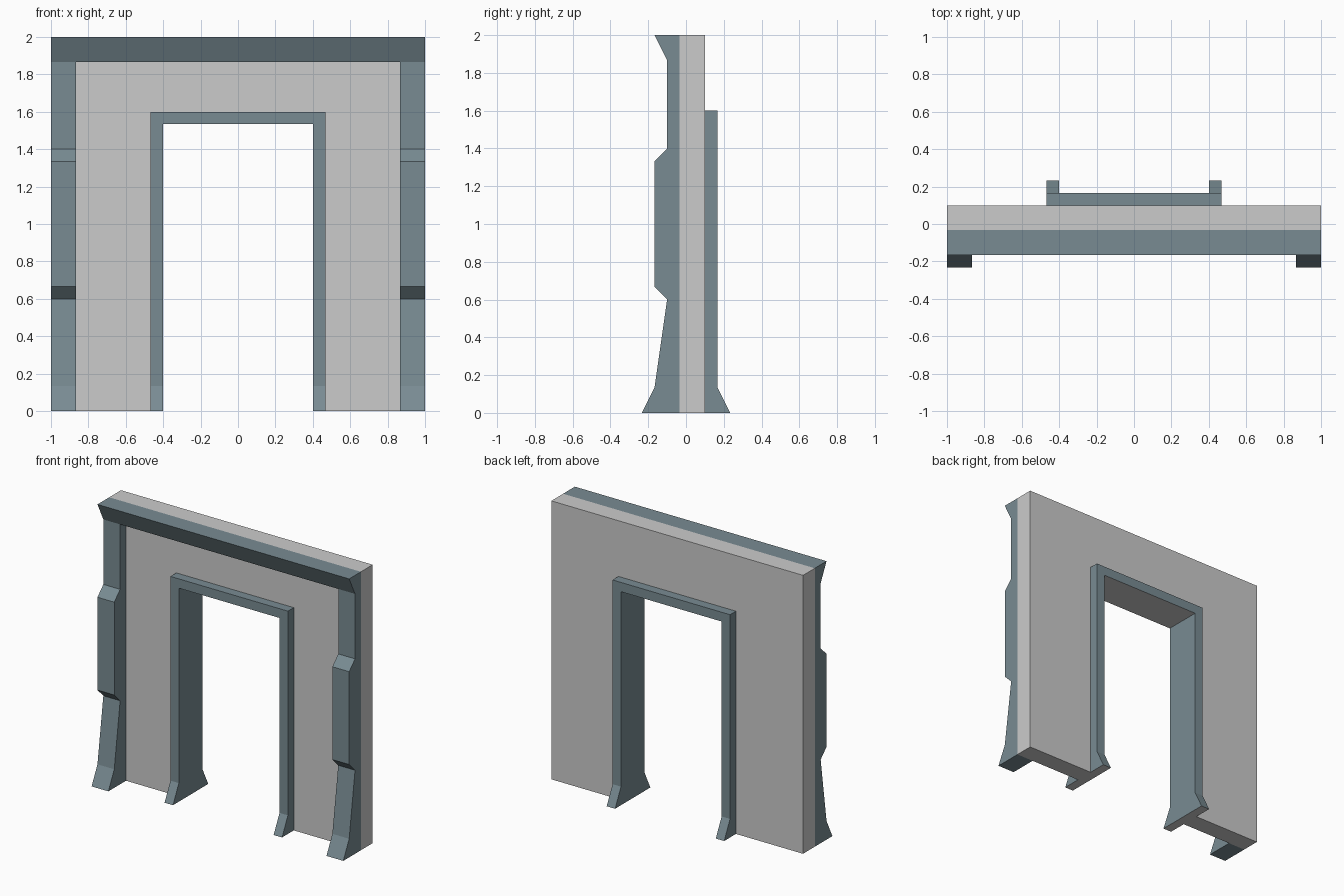
import bpy, bmesh
from mathutils import Vector

if "Cube" in bpy.data.objects:
    bpy.data.objects.remove(bpy.data.objects["Cube"])

U = 1 / 15  # the model sits on a grid of fifteenths

slate = bpy.data.materials.new("slate")
slate.diffuse_color = (0.19, 0.26, 0.29, 1)
slate.use_nodes = True
slate.node_tree.nodes["Principled BSDF"].inputs["Base Color"].default_value = slate.diffuse_color
grey = bpy.data.materials.new("grey")
grey.diffuse_color = (0.8, 0.8, 0.8, 1)
grey.use_nodes = True
grey.node_tree.nodes["Principled BSDF"].inputs["Base Color"].default_value = grey.diffuse_color


def prism(name, points, direction, mats=(), grey_underside=False):
    """Extrude a closed 3D outline (grid units) along a direction."""
    bm = bmesh.new()
    face = bm.faces.new([bm.verts.new(Vector(p) * U) for p in points])
    out = bmesh.ops.extrude_face_region(bm, geom=[face], use_keep_orig=True)
    moved = [g for g in out["geom"] if isinstance(g, bmesh.types.BMVert)]
    bmesh.ops.translate(bm, verts=moved, vec=Vector(direction) * U)
    bmesh.ops.recalc_face_normals(bm, faces=bm.faces)
    bm.normal_update()
    if grey_underside:
        for f in bm.faces:
            if f.normal.z < -0.99:
                f.material_index = 1
    mesh = bpy.data.meshes.new(name)
    bm.to_mesh(mesh)
    bm.free()
    for m in mats:
        mesh.materials.append(m)
    ob = bpy.data.objects.new(name, mesh)
    bpy.context.collection.objects.link(ob)
    return ob


def side_profile(name, x, width, yz, mats, grey_underside=False):
    return prism(name, [(x, y, z) for y, z in yz], (width, 0, 0), mats, grey_underside)


def mirror_x(ob):
    ob.modifiers.new("mirror", "MIRROR").use_axis[0] = True


# Wall panel with doorway
wall_outline = [(-15, 0), (-7, 0), (-7, 24), (7, 24), (7, 0), (15, 0), (15, 30), (-15, 30)]
prism("wall", [(x, -0.5, z) for x, z in wall_outline], (0, 2, 0))

# Outer pillars on the front, stepped profile with flared foot
pillar = side_profile("pillars", 13, 2, [
    (-0.5, 0), (-3.5, 0), (-2.5, 2), (-1.5, 9), (-2.5, 10), (-2.5, 20),
    (-1.5, 21), (-1.5, 28), (-0.5, 28)], [slate])
mirror_x(pillar)

# Cornice across the top of the front
side_profile("cornice", -15, 30, [(-0.5, 28), (-1.5, 28), (-2.5, 30), (-0.5, 30)], [slate])

# Door jambs running through the wall, feet flared front and back
jamb = side_profile("door_jambs", 6, 1, [
    (-2.5, 0), (3.5, 0), (2.5, 2), (2.5, 24), (-1.5, 24), (-1.5, 2)],
    [slate, grey], True)
mirror_x(jamb)

# Door header between the jambs
side_profile("door_header", -6, 12, [(-1.5, 23), (2.5, 23), (2.5, 24), (-1.5, 24)],
             [slate, grey], True)
